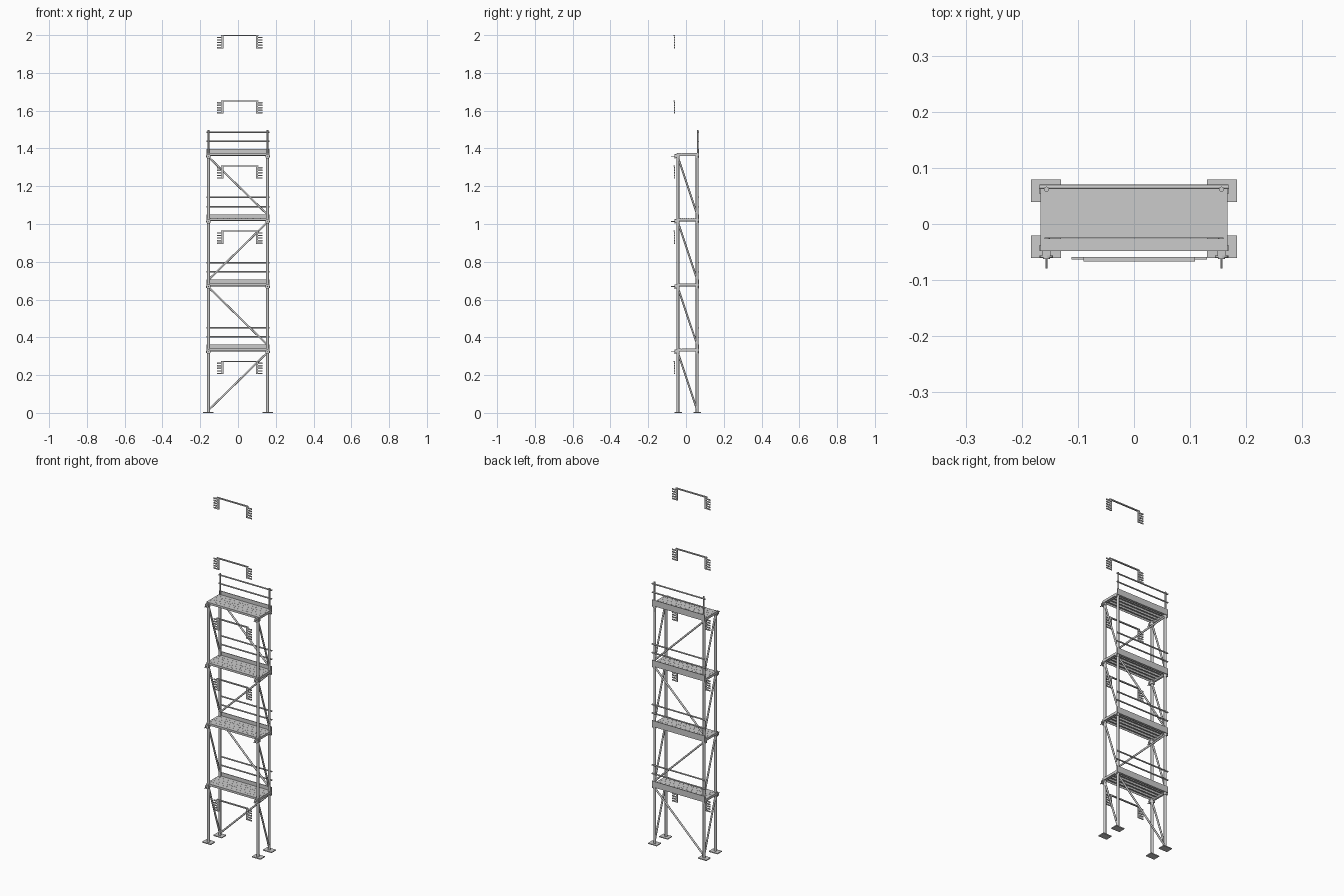
import bpy, bmesh
from mathutils import Vector, Matrix

if "Cube" in bpy.data.objects:
    bpy.data.objects.remove(bpy.data.objects["Cube"])

LIFT = 0.345                        # height of one storey
PX, YF, YB = 0.156, -0.043, 0.059   # post positions


def finish(bm, name, smooth=False):
    bmesh.ops.recalc_face_normals(bm, faces=bm.faces)
    me = bpy.data.meshes.new(name)
    bm.to_mesh(me)
    bm.free()
    ob = bpy.data.objects.new(name, me)
    bpy.context.collection.objects.link(ob)
    if smooth:
        bpy.ops.object.select_all(action='DESELECT')
        ob.select_set(True)
        bpy.context.view_layer.objects.active = ob
        bpy.ops.object.shade_smooth_by_angle()
    return ob


def box(bm, x0, x1, y0, y1, z0, z1):
    m = Matrix.Translation(((x0 + x1) / 2, (y0 + y1) / 2, (z0 + z1) / 2))
    m = m @ Matrix.Diagonal((abs(x1 - x0), y1 - y0, z1 - z0, 1))
    bmesh.ops.create_cube(bm, size=1, matrix=m)


def tube(bm, a, b, r, n=16):
    a, b = Vector(a), Vector(b)
    d = b - a
    m = Matrix.Translation((a + b) / 2) @ d.to_track_quat('Z', 'Y').to_matrix().to_4x4()
    bmesh.ops.create_cone(bm, cap_ends=True, segments=n, radius1=r, radius2=r,
                          depth=d.length, matrix=m)


# Base plates
bm = bmesh.new()
for s in (-1, 1):
    for y in (-0.0405, 0.0595):
        box(bm, s * 0.157 - 0.027, s * 0.157 + 0.027, y - 0.02, y + 0.02, 0, 0.005)
finish(bm, "base_plates")

# Posts
bm = bmesh.new()
for s in (-1, 1):
    for y in (YF, YB):
        tube(bm, (s * PX, y, 0.004), (s * PX, y, 4 * LIFT - 0.008), 0.0074)
finish(bm, "posts", True)

# Top guard posts
bm = bmesh.new()
for s in (-1, 1):
    tube(bm, (s * PX, 0.062, 3 * LIFT + 0.29), (s * PX, 0.062, 1.497), 0.0045)
finish(bm, "top_guard_posts", True)

for i in range(4):
    z = LIFT * (i + 1) - 0.005      # walking surface
    lo = LIFT * i + 0.015           # foot of the braces
    n = "_%d" % (i + 1)

    # Deck planks: open channels with side webs, the last one narrower
    bm = bmesh.new()
    w, t = 0.0233, 0.0015
    for k in range(5):
        a = -0.0485 + k * w + 0.0003
        b = min(a + w - 0.0006, 0.0655)
        box(bm, -0.166, 0.166, a, b, z - t, z)
        box(bm, -0.166, 0.166, a, a + t, z - 0.012, z - t)
        box(bm, -0.166, 0.166, b - t, b, z - 0.012, z - t)
    finish(bm, "deck_planks" + n)

    # Raised grip studs
    bm = bmesh.new()
    for k in range(4):
        for r in range(2):
            for c in range(10):
                x = -0.15 + 0.0325 * c + (0.007 if r else -0.003)
                y = -0.0485 + (k + 0.28 + 0.44 * r) * w
                tube(bm, (x, y, z - 0.0005), (x, y, z + 0.0005), 0.0013, 8)
    finish(bm, "grip_studs" + n)

    # Deck end frames
    bm = bmesh.new()
    for s in (-1, 1):
        box(bm, s * 0.1595, s * 0.1662, -0.048, 0.066, z - 0.014, z - 0.0005)
    finish(bm, "deck_end_frames" + n)

    # Toe board
    bm = bmesh.new()
    box(bm, -0.1665, 0.1665, 0.066, 0.070, z - 0.014, z + 0.021)
    finish(bm, "toe_board" + n)

    # Guard rails
    bm = bmesh.new()
    for h in (0.062, 0.111):
        tube(bm, (-0.168, 0.066, z + h), (0.168, 0.066, z + h), 0.004)
    finish(bm, "guard_rails" + n, True)

    # Ledgers under the deck
    bm = bmesh.new()
    for s in (-1, 1):
        tube(bm, (s * PX, -0.062, z - 0.010), (s * PX, 0.064, z - 0.010), 0.006)
    tube(bm, (-0.164, YB, z - 0.010), (0.164, YB, z - 0.010), 0.005)
    finish(bm, "ledgers" + n, True)

    # Couplers with outward pins on the front posts, sleeves on all posts
    bm = bmesh.new()
    for s in (-1, 1):
        x = s * PX
        box(bm, x - 0.008, x + 0.008, -0.056, -0.045, z - 0.024, z - 0.004)
        tube(bm, (x, -0.060, z - 0.016), (x, -0.056, z - 0.016), 0.012)
        tube(bm, (x, -0.079, z - 0.016), (x, -0.056, z - 0.016), 0.0022, 10)
        for y in (YF, YB):
            tube(bm, (x, y, z - 0.026), (x, y, z - 0.012), 0.009)
            box(bm, x, x + s * 0.0135, y - 0.0045, y + 0.0045, z - 0.023, z - 0.013)
    finish(bm, "couplers" + n, True)

    # Diagonal braces: one on each side, and a zigzag along the back
    bm = bmesh.new()
    for s in (-1, 1):
        tube(bm, (s * PX, YB, lo), (s * PX, YF, z - 0.02), 0.005)
    d = -1 if i % 2 == 0 else 1
    tube(bm, (d * PX, YB, lo), (-d * PX, YB, z - 0.02), 0.005)
    finish(bm, "braces" + n, True)

# Front bracket bars with toothed ends (none on the second level)
for j in (0, 2, 3, 4, 5):
    top = 0.275 + LIFT * j
    bm = bmesh.new()
    box(bm, -0.090, 0.109, -0.067, -0.059, top - 0.006, top)
    for s in (-1, 1):
        cx = 0.0095 + s * 0.091
        box(bm, cx - 0.006, cx + 0.006, -0.0625, -0.060, top - 0.068, top - 0.001)
        for k in range(5):
            h = top - 0.009 - k * 0.0135
            box(bm, 0.0095 + s * 0.086, 0.0095 + s * 0.121, -0.063, -0.059, h - 0.007, h)
    finish(bm, "front_bracket_%d" % (j + 1))
